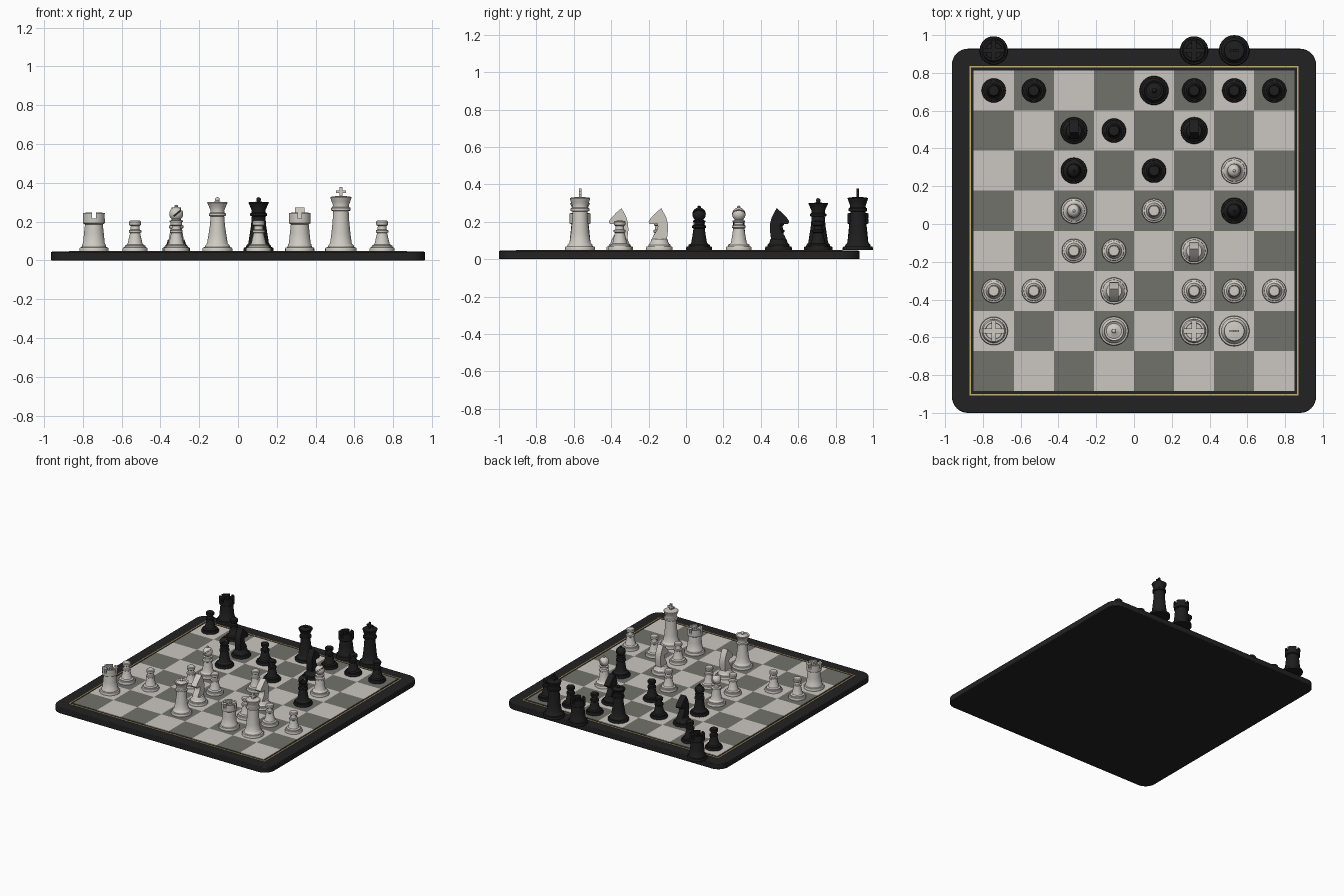
import bpy, bmesh, math
from mathutils import Matrix, Vector

if "Cube" in bpy.data.objects:
    bpy.data.objects.remove(bpy.data.objects["Cube"])

CY = -0.036      # board centre in y
S = 0.2122       # square size
TOP = 0.049      # playing surface height


def material(name, rgb):
    m = bpy.data.materials.new(name)
    m.diffuse_color = (*rgb, 1)
    m.use_nodes = True
    m.node_tree.nodes["Principled BSDF"].inputs["Base Color"].default_value = m.diffuse_color
    return m


FRAME = material("frame_black", (0.016, 0.016, 0.016))
LIGHT = material("light_square", (0.60, 0.575, 0.54))
DARK = material("dark_square", (0.17, 0.168, 0.15))
GOLD = material("gold_line", (0.60, 0.43, 0.17))
IVORY = material("ivory_piece", (0.62, 0.60, 0.55))
EBONY = material("ebony_piece", (0.013, 0.013, 0.013))


def make(name, bm, *mats):
    bmesh.ops.recalc_face_normals(bm, faces=bm.faces)
    me = bpy.data.meshes.new(name)
    bm.to_mesh(me)
    bm.free()
    for m in mats:
        me.materials.append(m)
    ob = bpy.data.objects.new(name, me)
    bpy.context.collection.objects.link(ob)
    return ob


def smooth(ob):
    bpy.ops.object.select_all(action='DESELECT')
    ob.select_set(True)
    bpy.context.view_layer.objects.active = ob
    bpy.ops.object.shade_smooth_by_angle(angle=math.radians(35))


def lathe(bm, profile, steps=32):
    verts = [bm.verts.new((r, 0, z)) for r, z in profile]
    edges = [bm.edges.new(p) for p in zip(verts, verts[1:])]
    bmesh.ops.spin(bm, geom=verts + edges, cent=(0, 0, 0), axis=(0, 0, 1),
                   angle=2 * math.pi, steps=steps)
    bmesh.ops.remove_doubles(bm, verts=bm.verts, dist=1e-5)


def box(bm, size, loc, rot_y=0):
    mat = Matrix.Translation(loc) @ Matrix.Rotation(rot_y, 4, 'Y') @ Matrix.Diagonal((*size, 1))
    bmesh.ops.create_cube(bm, size=1, matrix=mat)


def carve(ob, boxes):
    # cut box-shaped slots and bake the result
    for args in boxes:
        bm = bmesh.new()
        box(bm, *args)
        cutter = make("slot_cutter", bm)
        cutter.hide_render = True
        mod = ob.modifiers.new("slot", 'BOOLEAN')
        mod.operation, mod.solver, mod.object = 'DIFFERENCE', 'EXACT', cutter
        bpy.context.view_layer.update()
        dg = bpy.context.evaluated_depsgraph_get()
        me = bpy.data.meshes.new_from_object(ob.evaluated_get(dg))
        ob.modifiers.clear()
        ob.data = me
        bpy.data.objects.remove(cutter)


# ---- board ----
def rounded_slab(bm, half, rad, z0, z1):
    pts = []
    for k, (sx, sy) in enumerate(((1, 1), (-1, 1), (-1, -1), (1, -1))):
        for i in range(9):
            a = (k + i / 8) * math.pi / 2
            pts.append((sx * (half - rad) + rad * math.cos(a),
                        sy * (half - rad) + rad * math.sin(a) + CY, z0))
    f = bm.faces.new([bm.verts.new(p) for p in pts])
    up = bmesh.ops.extrude_face_region(bm, geom=[f])["geom"]
    bmesh.ops.translate(bm, vec=(0, 0, z1 - z0),
                        verts=[v for v in up if isinstance(v, bmesh.types.BMVert)])


bm = bmesh.new()
rounded_slab(bm, 0.964, 0.085, 0, 0.045)
frame = make("board_frame", bm, FRAME)
bev = frame.modifiers.new("edge", 'BEVEL')
bev.width, bev.segments, bev.limit_method, bev.angle_limit = 0.005, 2, 'ANGLE', 1.0
smooth(frame)

bm = bmesh.new()
for sx, sy, x, y in ((1.744, 0.008, 0, 0.868), (1.744, 0.008, 0, -0.868),
                     (0.008, 1.728, 0.868, 0), (0.008, 1.728, -0.868, 0)):
    box(bm, (sx, sy, 0.005), (x, CY + y, 0.0455))
make("gold_border", bm, GOLD)

# checkered field: squares alternate by column plus row
bm = bmesh.new()
bmesh.ops.create_grid(bm, x_segments=8, y_segments=8, size=4 * S,
                      matrix=Matrix.Translation((0, CY, TOP)))
for f in bm.faces:
    c = f.calc_center_median()
    f.material_index = (math.floor(c.x / S) + math.floor((c.y - CY) / S)) % 2
edge = [e for e in bm.edges if e.is_boundary]
skirt = bmesh.ops.extrude_edge_only(bm, edges=edge)["geom"]
bmesh.ops.translate(bm, vec=(0, 0, -0.005),
                    verts=[v for v in skirt if isinstance(v, bmesh.types.BMVert)])
make("checkered_field", bm, DARK, LIGHT)


# ---- pieces, built from z = 0 ----
def foot(r, body):
    # stepped round base leading up to the body radius
    return [(0, 0), (r, 0), (r, 0.012), (r * 0.96, 0.018), (r * 0.84, 0.02),
            (r * 0.82, 0.028), (body * 1.08, 0.034), (body, 0.04)]


def arc(r, zc, a0, a1, n=10):
    return [(r * math.cos(math.radians(a0 + (a1 - a0) * i / n)),
             zc + r * math.sin(math.radians(a0 + (a1 - a0) * i / n))) for i in range(n)]


def pawn(bm):
    lathe(bm, foot(0.064, 0.038) + [
        (0.030, 0.075), (0.026, 0.092), (0.032, 0.096), (0.032, 0.106), (0.024, 0.110),
        (0.022, 0.128), (0.030, 0.134), (0.031, 0.150), (0.026, 0.156), (0, 0.157)])


def rook(bm):
    lathe(bm, foot(0.075, 0.056) + [
        (0.051, 0.09), (0.046, 0.137), (0.056, 0.143), (0.057, 0.196),
        (0.045, 0.197), (0.043, 0.191), (0, 0.191)])


def bishop(bm):
    lathe(bm, foot(0.069, 0.042) + [
        (0.035, 0.08), (0.030, 0.115), (0.037, 0.119), (0.037, 0.130), (0.026, 0.135),
        (0.025, 0.147), (0.034, 0.150), (0.034, 0.156), (0.024, 0.160)]
        + arc(0.036, 0.191, -48, 76) + [(0.009, 0.226), (0.010, 0.231), (0.006, 0.236), (0, 0.237)])


def queen(bm):
    lathe(bm, foot(0.077, 0.053) + [
        (0.046, 0.085), (0.039, 0.13), (0.035, 0.178), (0.044, 0.182), (0.044, 0.192),
        (0.037, 0.197), (0.035, 0.208), (0.045, 0.232), (0.053, 0.248), (0.050, 0.252),
        (0.040, 0.247), (0.009, 0.256)] + arc(0.012, 0.265, -45, 90) + [(0, 0.277)])


def king(bm):
    lathe(bm, foot(0.081, 0.056) + [
        (0.049, 0.09), (0.043, 0.15), (0.040, 0.205), (0.050, 0.209), (0.050, 0.222),
        (0.043, 0.227), (0.041, 0.236), (0.048, 0.255), (0.055, 0.276), (0.052, 0.279),
        (0.016, 0.284), (0, 0.284)])
    box(bm, (0.014, 0.013, 0.05), (0, 0, 0.305))
    box(bm, (0.052, 0.013, 0.014), (0, 0, 0.305))


def knight(bm):
    lathe(bm, foot(0.071, 0.048) + [(0.044, 0.055), (0.040, 0.06), (0, 0.06)])
    # horse head silhouette, muzzle toward -y
    side = [(-0.040, 0.058), (-0.034, 0.075), (-0.016, 0.100), (-0.008, 0.125), (-0.012, 0.142),
            (-0.034, 0.138), (-0.052, 0.140), (-0.058, 0.152), (-0.045, 0.172), (-0.020, 0.198),
            (0.010, 0.224), (0.020, 0.205), (0.036, 0.175), (0.045, 0.140), (0.046, 0.105),
            (0.040, 0.058)]
    f = bm.faces.new([bm.verts.new((-0.024, y, z)) for y, z in side])
    g = bmesh.ops.extrude_face_region(bm, geom=[f])["geom"]
    bmesh.ops.translate(bm, vec=(0.048, 0, 0),
                        verts=[v for v in g if isinstance(v, bmesh.types.BMVert)])


SLOTS = {
    "rook": [((0.2, 0.020, 0.06), (0, 0, 0.197)), ((0.020, 0.2, 0.06), (0, 0, 0.197))],
    "bishop": [((0.08, 0.1, 0.006), (0.018, 0, 0.205), -math.radians(40))],
}
BUILD = {"pawn": pawn, "rook": rook, "bishop": bishop,
         "queen": queen, "king": king, "knight": knight}

# (column, row) squares taken by each side
LAYOUT = {
    "ivory": (IVORY, {
        "rook": [(0, 1), (5, 1)], "queen": [(3, 1)], "king": [(6, 1)],
        "knight": [(3, 2), (5, 3)], "bishop": [(2, 4), (6, 5)],
        "pawn": [(0, 2), (1, 2), (5, 2), (6, 2), (7, 2), (2, 3), (3, 3), (4, 4)]}),
    "ebony": (EBONY, {
        "rook": [(0, 8), (5, 8)], "queen": [(4, 7)], "king": [(6, 8)],
        "knight": [(2, 6), (5, 6)], "bishop": [(2, 5), (6, 4)],
        "pawn": [(0, 7), (1, 7), (5, 7), (6, 7), (7, 7), (3, 6), (4, 5)]}),
}

for side, (mat, pieces) in LAYOUT.items():
    for kind, squares in pieces.items():
        bm = bmesh.new()
        BUILD[kind](bm)
        first = make(f"{side}_{kind}", bm, mat)
        carve(first, SLOTS.get(kind, []))
        smooth(first)
        for n, (col, row) in enumerate(squares):
            ob = first
            if n:
                ob = first.copy()
                bpy.context.collection.objects.link(ob)
            ob.location = Vector(((col - 3.5) * S, CY + (row - 3.5) * S, TOP))
            if kind == "knight" and side == "ebony":
                ob.rotation_euler.z = math.pi
